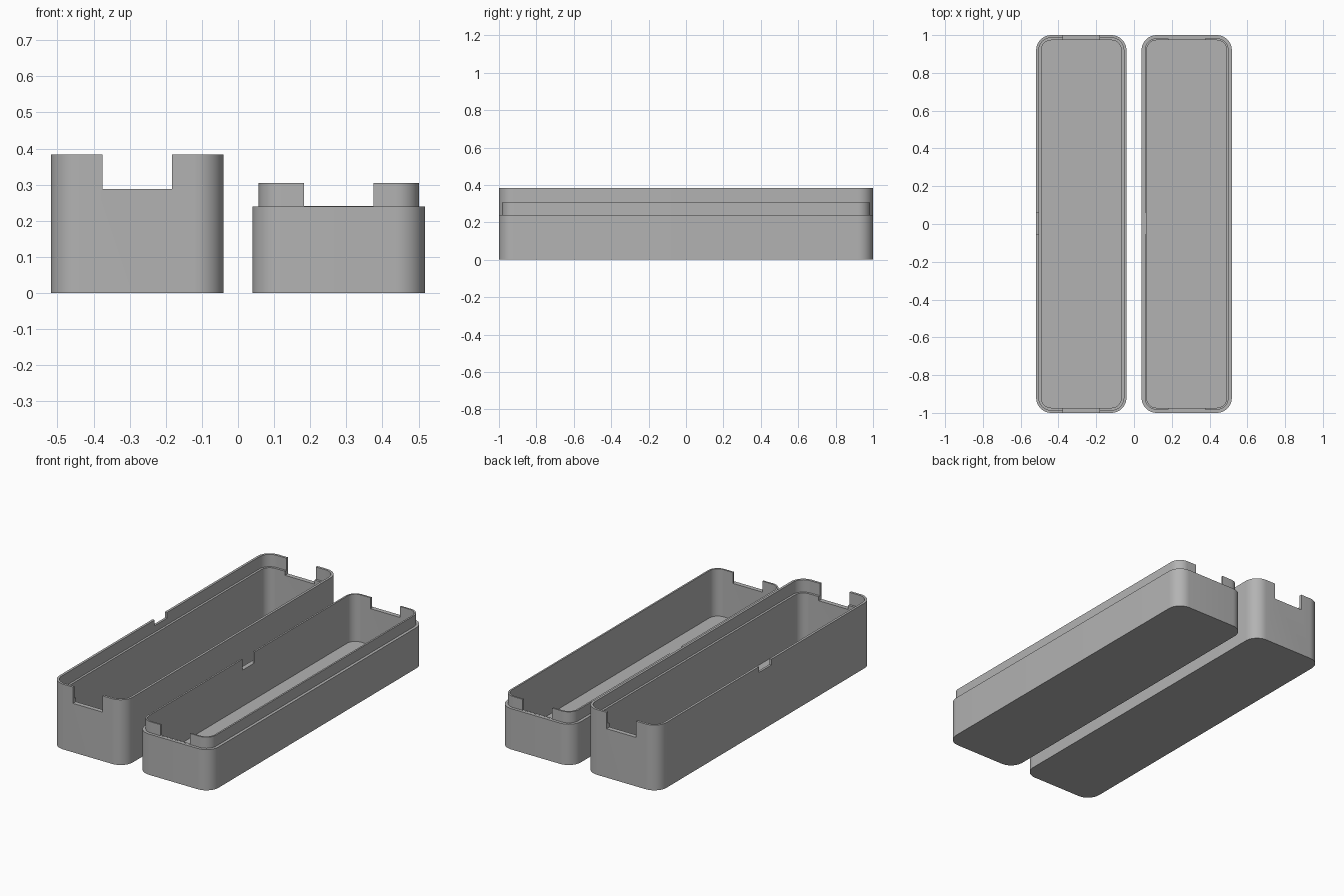
import bpy
import bmesh
from math import sin, cos, pi

cube = bpy.data.objects.get("Cube")
if cube:
    bpy.data.objects.remove(cube, do_unlink=True)

grey = bpy.data.materials.new("plain grey")
grey.use_nodes = True
colour = (0.45, 0.45, 0.45, 1)
grey.diffuse_color = colour
grey.node_tree.nodes["Principled BSDF"].inputs["Base Color"].default_value = colour

HALF_X, HALF_Y, RADIUS, STEPS = 0.239, 1.0, 0.08, 10
WALL, LEDGE, CENTRE = 0.027, 0.016, 0.279


def rounded_loop(bm, cx, inset, z):
    """Rounded rectangle of vertices, shrunk by inset."""
    r = RADIUS - inset
    verts = []
    for q, (sx, sy) in enumerate([(1, 1), (-1, 1), (-1, -1), (1, -1)]):
        for i in range(STEPS + 1):
            a = (q + i / STEPS) * pi / 2
            verts.append(bm.verts.new((cx + sx * (HALF_X - RADIUS) + r * cos(a),
                                       sy * (HALF_Y - RADIUS) + r * sin(a), z)))
    return verts


def tray(name, cx, profile):
    """Loft a hollow tray through (inset, height) steps, from base to inner floor."""
    bm = bmesh.new()
    loops = [rounded_loop(bm, cx, inset, z) for inset, z in profile]
    for low, high in zip(loops, loops[1:]):
        n = len(low)
        for i in range(n):
            j = (i + 1) % n
            bm.faces.new((low[i], low[j], high[j], high[i]))
    bm.faces.new(loops[0][::-1])
    bm.faces.new(loops[-1])
    bmesh.ops.recalc_face_normals(bm, faces=bm.faces)
    mesh = bpy.data.meshes.new(name)
    bm.to_mesh(mesh)
    bm.free()
    mesh.materials.append(grey)
    ob = bpy.data.objects.new(name, mesh)
    bpy.context.collection.objects.link(ob)
    return ob


def cut(ob, x, y, z0):
    """Remove everything above z0 inside the given x and y ranges."""
    z1 = 0.6
    bpy.ops.mesh.primitive_cube_add(size=1, location=(sum(x) / 2, sum(y) / 2, (z0 + z1) / 2))
    cutter = bpy.context.object
    cutter.name = "notch_cutter"
    cutter.hide_render = True
    cutter.scale = (x[1] - x[0], y[1] - y[0], z1 - z0)
    cutter.data.materials.append(grey)
    mod = ob.modifiers.new("notch", 'BOOLEAN')
    mod.operation, mod.solver, mod.object = 'DIFFERENCE', 'EXACT', cutter
    bpy.context.view_layer.objects.active = ob
    bpy.ops.object.modifier_apply(modifier=mod.name)
    bpy.data.objects.remove(cutter, do_unlink=True)


# Tall half: rebate inside the rim
tall = tray("tall_case_half", -CENTRE,
            [(0, 0), (0, 0.384), (LEDGE - 0.002, 0.384), (LEDGE - 0.002, 0.312),
             (WALL, 0.312), (WALL, WALL)])
# Short half: raised lip that fits the rebate
short = tray("short_case_half", CENTRE,
             [(0, 0), (0, 0.24), (LEDGE + 0.001, 0.24), (LEDGE + 0.001, 0.305),
              (WALL, 0.305), (WALL, WALL)])

# End notches and one small side notch in each half
for ob, cx, end_z, side_z in [(tall, -CENTRE, 0.288, 0.35), (short, CENTRE, 0.2405, 0.2405)]:
    for y in [(-1.1, -0.95), (0.95, 1.1)]:
        cut(ob, (cx - 0.096, cx + 0.096), y, end_z)
    cut(ob, (cx - 0.26, cx - 0.19), (-0.055, 0.06), side_z)
    bpy.ops.object.select_all(action='DESELECT')
    ob.select_set(True)
    bpy.context.view_layer.objects.active = ob
    bpy.ops.object.shade_smooth_by_angle(angle=pi / 6)
